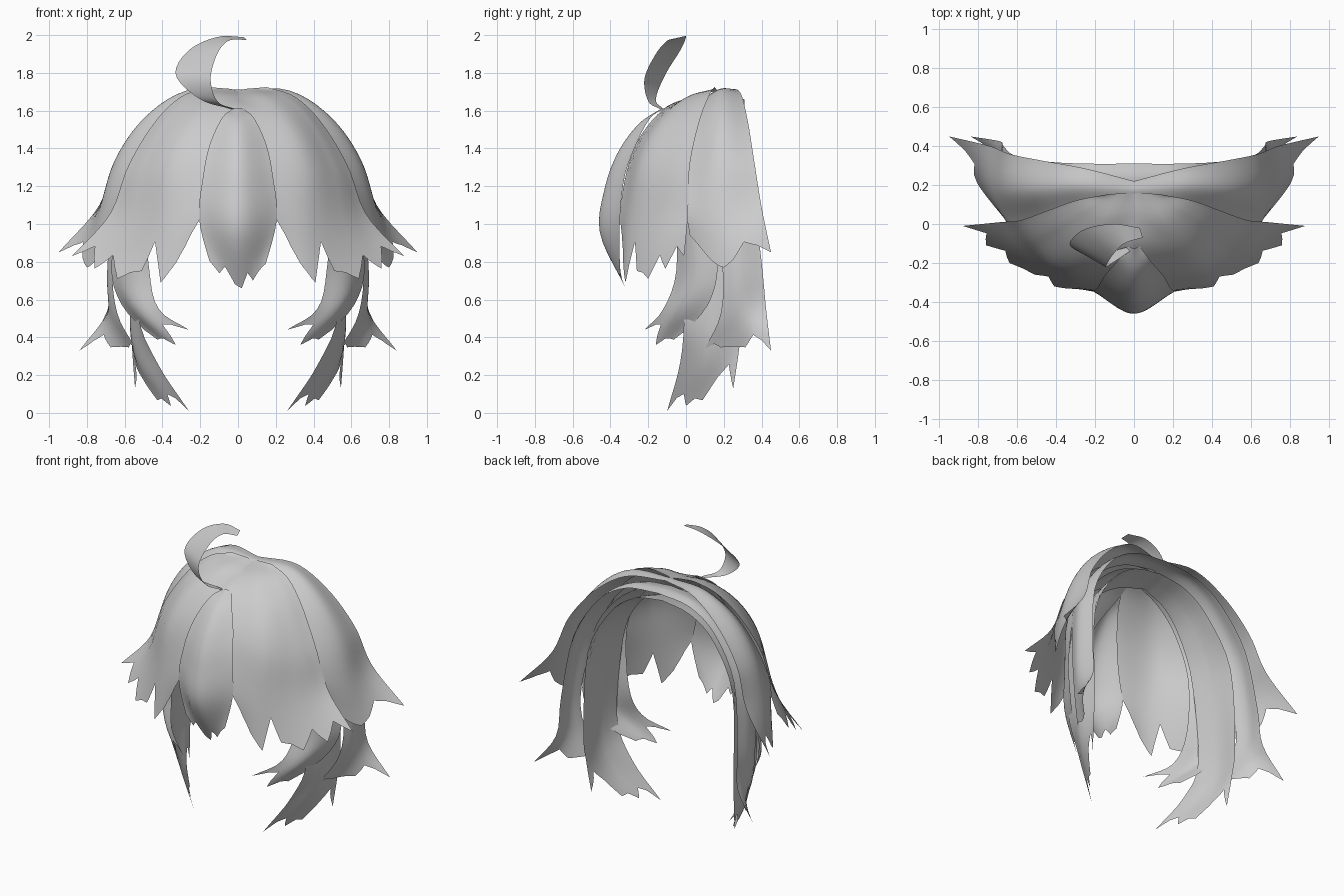
import bpy, bmesh, math
from mathutils import Vector

hair = bpy.data.materials.new("grey_hair")
hair.diffuse_color = (0.6, 0.6, 0.6, 1)


def spline(points, t):
    """Smooth curve through the points, t in 0..1."""
    n = len(points) - 1
    i = min(int(t * n), n - 1)
    f = t * n - i
    p1, p2 = points[i], points[i + 1]
    p0 = points[i - 1] if i > 0 else p1 * 2 - p2
    p3 = points[i + 2] if i + 2 <= n else p2 * 2 - p1
    return 0.5 * (2 * p1 + (p2 - p0) * f + (2 * p0 - 5 * p1 + 4 * p2 - p3) * f ** 2
                  + (3 * p1 - p0 - 3 * p2 + p3) * f ** 3)


def tip_length(tips, u):
    """Jagged hem: evenly spaced lengths joined by straight lines."""
    n = len(tips) - 1
    i = min(int(u * n), n - 1)
    f = u * n - i
    return tips[i] * (1 - f) + tips[i + 1] * f


def lock(name, strands, tips, mirror=False, cols=24, rows=24):
    """Sheet of hair lofted across strands that run from crown to tip."""
    strands = [[Vector(p) for p in s] for s in strands]
    bm = bmesh.new()
    grid = []
    for c in range(cols + 1):
        u = c / cols
        reach = tip_length(tips, u)
        grid.append([bm.verts.new(spline([spline(s, r / rows * reach) for s in strands], u))
                     for r in range(rows + 1)])
    for c in range(cols):
        for r in range(rows):
            bm.faces.new((grid[c][r], grid[c][r + 1], grid[c + 1][r + 1], grid[c + 1][r]))
    bmesh.ops.remove_doubles(bm, verts=bm.verts, dist=0.0005)
    me = bpy.data.meshes.new(name)
    bm.to_mesh(me)
    bm.free()
    me.materials.append(hair)
    ob = bpy.data.objects.new(name, me)
    bpy.context.collection.objects.link(ob)
    if mirror:
        ob.modifiers.new("mirror", "MIRROR")
    bpy.context.view_layer.objects.active = ob
    ob.select_set(True)
    bpy.ops.object.shade_smooth_by_angle(angle=math.radians(50))
    ob.select_set(False)


# Centre fringe
edge = [(0.03, -0.115, 1.61), (0.085, -0.19, 1.56), (0.15, -0.265, 1.42), (0.185, -0.325, 1.25),
        (0.205, -0.35, 1.02), (0.13, -0.35, 0.73)]
lock("centre_fringe", [
    [(-x, y, z) for x, y, z in edge],
    [(0, -0.125, 1.615), (0, -0.25, 1.53), (0, -0.36, 1.38), (0, -0.43, 1.19),
     (0, -0.455, 0.95), (0.02, -0.32, 0.66)],
    edge], [0.95, 0.98, 0.94, 0.99, 1, 0.95, 0.99, 0.97, 0.96])

# Side fringe, from the parting round to the temple
lock("side_fringe", [
    [(0, 0.16, 1.705), (-0.005, 0.02, 1.67), (0.0, -0.13, 1.6), (0.09, -0.275, 1.4),
     (0.18, -0.345, 1.1), (0.27, -0.335, 0.83)],
    [(0.04, 0.16, 1.715), (0.14, 0.0, 1.67), (0.26, -0.145, 1.53), (0.35, -0.24, 1.32),
     (0.38, -0.285, 1.03), (0.41, -0.32, 0.69)],
    [(0.1, 0.155, 1.72), (0.24, 0.06, 1.675), (0.38, -0.03, 1.535), (0.5, -0.1, 1.3),
     (0.56, -0.14, 1.02), (0.64, -0.2, 0.71)],
    [(0.15, 0.15, 1.725), (0.3, 0.12, 1.675), (0.44, 0.07, 1.54), (0.58, 0.02, 1.31),
     (0.68, 0.01, 1.05), (0.88, -0.01, 0.83)]],
    [0.86, 0.94, 0.97, 0.98, 1.0, 0.87, 0.96, 0.97, 1.0, 0.93, 1.0, 0.93, 1.0], True)

# Outer back layer with a flicked tip
lock("back_layer", [
    [(0, 0.12, 1.685), (0.22, 0.1, 1.66), (0.42, 0.06, 1.525), (0.56, 0.02, 1.31),
     (0.64, 0.0, 1.1), (0.66, 0.02, 0.94)],
    [(0, 0.17, 1.71), (0.27, 0.19, 1.705), (0.49, 0.18, 1.565), (0.645, 0.175, 1.34),
     (0.73, 0.18, 1.06), (0.80, 0.2, 0.77)],
    [(0, 0.22, 1.71), (0.25, 0.285, 1.70), (0.47, 0.325, 1.555), (0.64, 0.36, 1.34),
     (0.74, 0.4, 1.09), (0.95, 0.45, 0.85)]],
    [1, 1, 1, 1, 1, 0.97, 0.92, 0.95, 1], True)

# Middle lock behind the ear
lock("ear_lock", [
    [(0, 0.17, 1.66), (0.22, 0.15, 1.62), (0.42, 0.12, 1.48), (0.58, 0.11, 1.22),
     (0.66, 0.19, 0.8), (0.64, 0.185, 0.53), (0.54, 0.1, 0.34)],
    [(0, 0.24, 1.67), (0.24, 0.24, 1.64), (0.45, 0.23, 1.5), (0.63, 0.24, 1.22),
     (0.69, 0.28, 0.8), (0.68, 0.28, 0.55), (0.63, 0.27, 0.35)],
    [(0, 0.31, 1.66), (0.24, 0.31, 1.63), (0.44, 0.32, 1.5), (0.61, 0.35, 1.22),
     (0.67, 0.4, 0.8), (0.69, 0.425, 0.54), (0.84, 0.45, 0.33)]],
    [1, 0.98, 1, 1, 1, 1, 0.94, 0.96, 1], True)

# Lock in front of the ear, swept towards the face
lock("cheek_lock", [
    [(0, 0.05, 1.59), (0.2, 0.0, 1.54), (0.37, -0.04, 1.41), (0.49, -0.06, 1.15),
     (0.47, -0.05, 0.76), (0.42, -0.12, 0.55), (0.26, -0.22, 0.44)],
    [(0, 0.12, 1.61), (0.22, 0.1, 1.57), (0.4, 0.06, 1.44), (0.56, 0.03, 1.18),
     (0.59, 0.03, 0.75), (0.53, -0.04, 0.54), (0.33, -0.16, 0.36)],
    [(0, 0.2, 1.62), (0.22, 0.19, 1.58), (0.41, 0.17, 1.45), (0.59, 0.15, 1.2),
     (0.67, 0.17, 0.8), (0.62, 0.12, 0.58), (0.46, -0.03, 0.4)]],
    [1, 0.93, 0.91, 0.96, 1, 0.97, 0.98, 1, 0.96], True)

# Longest lock at the neck
lock("neck_lock", [
    [(0, 0.1, 1.55), (0.2, 0.06, 1.5), (0.37, 0.01, 1.36), (0.49, -0.02, 1.1),
     (0.53, -0.01, 0.55), (0.43, -0.03, 0.27), (0.26, -0.1, 0.01)],
    [(0, 0.18, 1.57), (0.21, 0.16, 1.53), (0.39, 0.14, 1.39), (0.53, 0.13, 1.1),
     (0.57, 0.14, 0.55), (0.53, 0.11, 0.28), (0.39, 0.04, 0.05)],
    [(0, 0.26, 1.59), (0.21, 0.26, 1.55), (0.39, 0.26, 1.41), (0.55, 0.28, 1.1),
     (0.57, 0.3, 0.55), (0.56, 0.28, 0.33), (0.545, 0.25, 0.13)]],
    [1, 0.96, 0.95, 1, 0.98, 1, 0.92, 0.88, 1], True)

# Curled loose strand on the crown
lock("crown_curl", [
    [(-0.04, -0.12, 1.61), (-0.2, -0.16, 1.66), (-0.33, -0.11, 1.79), (-0.26, -0.03, 1.92),
     (-0.11, 0.0, 1.99), (0.03, -0.02, 1.99)],
    [(-0.02, -0.14, 1.61), (-0.11, -0.2, 1.65), (-0.145, -0.22, 1.77), (-0.11, -0.16, 1.9),
     (-0.05, -0.1, 1.97), (0.045, -0.07, 1.975)]],
    [1, 1], cols=6)
